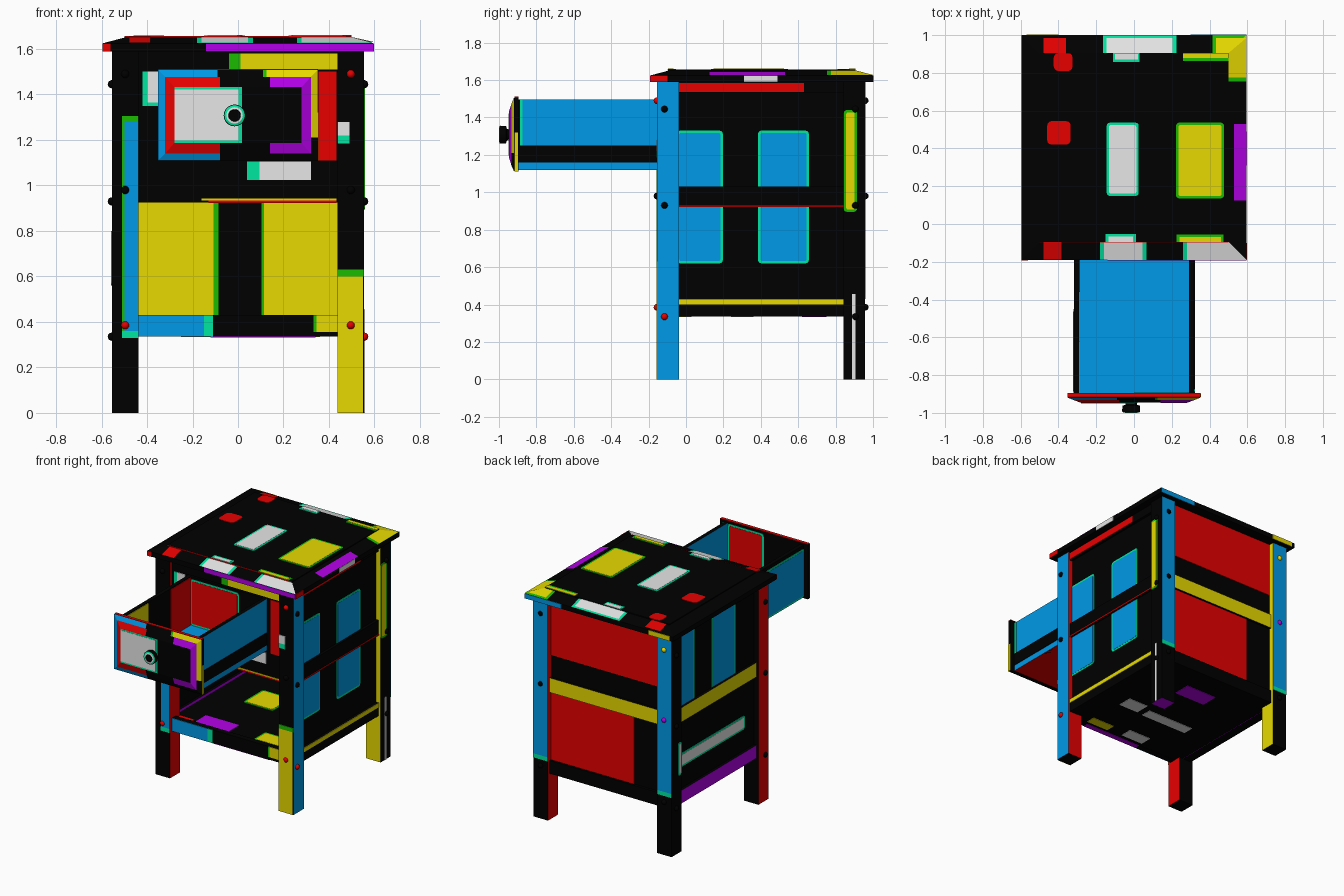
import bpy, bmesh, math
from mathutils import Vector

if "Cube" in bpy.data.objects:
    bpy.data.objects.remove(bpy.data.objects["Cube"])

COLORS = {'black': (0, 0, 0), 'blue': (0, .32, .8), 'red': (.8, 0, 0), 'yellow': (.8, .7, 0),
          'white': (.8, .8, .8), 'purple': (.45, 0, .8), 'green': (.01, .5, 0), 'teal': (0, .8, .35)}
MATS = {}
for n, c in COLORS.items():
    MATS[n] = bpy.data.materials.new(n)
    MATS[n].diffuse_color = (*c, 1)

def make(name, bm, mats):
    me = bpy.data.meshes.new(name)
    bm.to_mesh(me)
    bm.free()
    for m in mats:
        me.materials.append(MATS[m])
    ob = bpy.data.objects.new(name, me)
    bpy.context.collection.objects.link(ob)
    return ob

def box(name, x0, x1, y0, y1, z0, z1, mat='black', faces=None, rnd=None):
    """Box; faces maps a direction such as '+x' to its own colour; rnd = (axis, radius) rounds corners."""
    bm = bmesh.new()
    bmesh.ops.create_cube(bm, size=1)
    for v in bm.verts:
        v.co = ((x0 + x1) / 2 + v.co.x * (x1 - x0), (y0 + y1) / 2 + v.co.y * (y1 - y0),
                (z0 + z1) / 2 + v.co.z * (z1 - z0))
    if rnd:
        es = [e for e in bm.edges if abs((e.verts[0].co - e.verts[1].co).normalized()[rnd[0]]) > .9]
        bmesh.ops.bevel(bm, geom=es, offset=rnd[1], segments=3, profile=.5, affect='EDGES')
    mats = [mat]
    bm.normal_update()
    for d, m in (faces or {}).items():
        mats.append(m)
        for f in bm.faces:
            if f.normal['xyz'.index(d[1])] * (1 if d[0] == '+' else -1) > .9:
                f.material_index = len(mats) - 1
    return make(name, bm, mats)

def plate(name, d, plane, u0, u1, v0, v1, mat, edge=None, t=.004, r=0):
    """Thin painted patch on an axis-aligned face, with optional border colour."""
    if edge:
        plate(name + '_border', d, plane, u0, u1, v0, v1, edge, t=.0025, r=.018)
        u0, u1, v0, v1, r = u0 + .013, u1 - .013, v0 + .013, v1 - .013, .01
    a, b = (plane, plane + t) if d[0] == '+' else (plane - t, plane)
    q = {'x': (a, b, u0, u1, v0, v1), 'y': (u0, u1, a, b, v0, v1), 'z': (u0, u1, v0, v1, a, b)}[d[1]]
    box(name, *q, mat, rnd=('xyz'.index(d[1]), r) if r else None)

def plates(name, d, plane, rows, t=.004):
    for row in rows:
        plate(name, d, plane, *row, t=t)

def loft(name, rects, to3d):
    """Solid through rectangles (u0,u1,v0,v1,h)."""
    bm = bmesh.new()
    rings = [[bm.verts.new(to3d(u, v, h)) for u, v in ((a, c), (b, c), (b, d), (a, d))]
             for a, b, c, d, h in rects]
    for r, s in zip(rings, rings[1:]):
        for i in range(4):
            bm.faces.new((r[i], r[(i + 1) % 4], s[(i + 1) % 4], s[i]))
    bm.faces.new(rings[0])
    bm.faces.new(rings[-1])
    bmesh.ops.recalc_face_normals(bm, faces=bm.faces)
    make(name, bm, ['black'])

def strip(name, o, i, to3d, side, a0, a1, mat, lift=.002):
    """Painted quad on the slope between two rectangles, mitred at the corners."""
    k = {'left': 0, 'right': 1, 'low': 2, 'high': 3}[side]
    lo, hi = (i[2], i[3]) if k < 2 else (i[0], i[1])
    pts = [(a0, o), (a1, o), (min(max(a1, lo), hi), i), (min(max(a0, lo), hi), i)]
    bm = bmesh.new()
    f = bm.faces.new([bm.verts.new(to3d(r[k], a, r[4] + lift) if k < 2 else to3d(a, r[k], r[4] + lift))
                      for a, r in pts])
    f.normal_update()
    if f.normal.dot(Vector(to3d(0, 0, 1))) < 0:
        f.normal_flip()
    make(name, bm, [mat])

# table top with sloped rim
flat = lambda u, v, h: (u, v, h)
T = [(-.595, .595, -.19, 1, 1.59), (-.595, .595, -.19, 1, 1.625),
     (-.5, .5, -.095, .905, 1.65), (-.5, .5, -.095, .905, 1.657)]
loft('table_top', T, flat)
lower = (-.58, .58, -.175, .985, 1.629)
for s, a, b, m, g in [('high', -.48, -.36, 'red', None), ('low', -.48, -.385, 'red', None),
                      ('high', -.165, .225, 'white', 'teal'), ('low', -.18, .065, 'white', 'teal'),
                      ('low', .26, .595, 'white', 'teal'), ('high', .415, .595, 'yellow', 'green'),
                      ('right', .755, 1, 'yellow', 'green')]:
    w = .02 if g else 0
    if g:
        strip('rim_patch_border', T[1], T[2], flat, s, a, b, g, .001)
    strip('rim_patch', lower if s == 'high' else T[1], T[2], flat, s, a + w, b if b > .5 else b - w, m, .0025)
half = (-.53, .53, -.125, .935, 1.642)
strip('rim_right_purple', T[1], half, flat, 'right', .125, .53, 'purple')
for a, b, c, d, m, e in [(-.145, .025, .148, .537, 'white', 'teal'), (.222, .477, .135, .537, 'yellow', 'green')]:
    plate('top_patch', '+z', 1.657, a, b, c, d, m, e, .004)
plates('top_edge_patch', '+z', 1.657, [(-.11, .03, .857, .905, 'teal'), (-.15, .01, -.095, -.053, 'teal'),
                                       (.225, .475, -.095, -.055, 'green'), (.26, .5, .862, .905, 'green')], .0025)
plates('top_edge_patch_fill', '+z', 1.657, [(-.10, .02, .872, .905, 'white'), (-.135, -.005, -.095, -.066, 'white'),
                                            (.24, .46, -.095, -.068, 'yellow'), (.26, .5, .878, .905, 'yellow')])
for a, b, c, d in [(-.425, -.325, .81, .905), (-.46, -.335, .42, .545)]:
    plate('top_red_patch', '+z', 1.657, a, b, c, d, 'red', t=.003, r=.025)
plate('top_edge_front', '-y', -.095, -.5, .5, 1.65, 1.657, 'red', t=.003)
plates('rim_front_paint', '-y', -.19, [(-.14, .595, 1.59, 1.625, 'purple'), (-.595, -.56, 1.59, 1.625, 'red')], .003)
plates('rim_right_paint', '+x', .595, [(-.19, -.1, 1.59, 1.625, 'red'), (.31, .49, 1.59, 1.625, 'white')], .003)
plates('rim_back_paint', '+y', 1, [(.30, .595, 1.59, 1.625, 'blue'), (-.57, -.40, 1.59, 1.625, 'yellow')], .003)

# legs with bolts on both outer faces
LX, LY, F = (.438, .555), ((-.155, -.038), (.843, .958)), -.155
legs = {'front_left_leg': (-1, 0, {'-x': 'red', '+x': 'red'}), 'front_right_leg': (1, 0, {'+x': 'blue', '+y': 'red'}),
        'back_left_leg': (-1, 1, {'+x': 'yellow'}),
        'back_right_leg': (1, 1, {'-x': 'red', '-y': 'yellow', '-z': 'purple'})}
for n, (sx, j, fc) in legs.items():
    x0, x1 = sorted((sx * LX[0], sx * LX[1]))
    box(n, x0, x1, *LY[j], 0, 1.59, 'black', fc)
    if j:
        plates(n + '_paint', '+y', .958, [(x0, x1, .46, 1.59, 'blue'), (x0, x1, .43, .46, 'teal')], .003)
    for i, side in [(i, s) for i in range(3) for s in (0, 1)]:
        bm = bmesh.new()
        bmesh.ops.create_uvsphere(bm, u_segments=12, v_segments=8, radius=.018)
        p = (sx * .555, -.115 if j == 0 else .905, (.335, .93, 1.445)[i]) if side else \
            (sx * .496, LY[j][j], (.385, .98, 1.49)[i])
        bmesh.ops.translate(bm, verts=bm.verts, vec=p)
        m = 'red' if j == 0 and (i == 0 and (sx > 0 or not side) or (i == 2 and sx > 0 and not side)) else 'black'
        if j and not side and sx < 0:
            m = ('black', 'purple', 'yellow')[i]
        for q in make('bolt', bm, [m]).data.polygons:
            q.use_smooth = True
plate('front_left_leg_edge', '-y', F, -.51, -.438, .36, 1.305, 'green', t=.0025)
plates('front_left_leg_paint', '-y', F, [(-.498, -.438, .36, 1.283, 'blue'), (-.51, -.438, .33, .36, 'teal')])
plates('front_right_leg_paint', '-y', F, [(.438, .55, 0, .60, 'yellow'), (.438, .555, .60, .63, 'green'), (
    .438, .49, 1.22, 1.28, 'white'), (.438, .49, 1.185, 1.22, 'teal')])
plates('back_right_leg_paint', '+x', .555, [(.843, .915, .895, 1.44, 'yellow', 'green'), (.888, .907, 0, .455, 'white')],
       .003)
plate('back_left_leg_stripe', '-x', -.555, .843, .885, .56, .80, 'white', 'teal', .003)

# side panels with rails
for s, sx, d in (('left', -1, '-x'), ('right', 1, '+x')):
    span = lambda a, b: sorted((sx * a, sx * b))
    left = sx < 0
    box(s + '_panel', *span(.49, .52), -.04, .845, .335, 1.59)
    box(s + '_middle_rail', *span(.47, .54), -.04, .845, .925, 1.03, 'black', {d: 'yellow'} if left else None)
    box(s + '_bottom_rail', *span(.47, .54), -.04, .845, .335, .43, 'black',
        {d: 'purple', '+x': 'purple'} if left else None)
box('right_top_rail', .50, .54, -.04, .845, 1.53, 1.59)
plates('right_rail_paint', '+x', .54, [(-.038, .843, .922, .93, 'red'), (-.038, .843, .40, .43, 'yellow'),
                                       (-.038, .63, 1.535, 1.585, 'red')])
plates('right_windows', '+x', .52, [(-.05, .197, .62, 1.33, 'blue', 'teal'), (.385, .657, .62, 1.33, 'blue', 'teal')])
plates('left_paint', '-x', -.52, [(.65, .845, 1.0, 1.56, 'blue', 'teal'), (.18, .45, 1.0, 1.57, 'blue', 'teal'),
                                  (.07, .84, .585, .685, 'white', 'teal')])

# back panel with rails
box('back_panel', -.44, .44, .90, .92, .335, 1.59)
box('back_middle_rail', -.44, .44, .89, .94, .925, 1.03, 'black', {'+y': 'yellow'})
box('back_bottom_rail', -.44, .44, .89, .94, .335, .43)
plates('back_paint', '+y', .92, [(-.44, .44, 1.19, 1.59, 'red'), (-.23, .44, .43, .925, 'red')])
plates('back_inner_paint', '-y', .90, [(-.44, -.108, .43, .925, 'yellow'), (-.108, -.085, .43, .925, 'green'),
                                       (.115, .44, .43, .925, 'yellow'), (.103, .115, .43, .925, 'green')])

# front frame around the drawer
P = -.13
for n, x0, x1, z0, z1 in [('top_rail', -.44, .44, 1.505, 1.59), ('middle_rail', -.44, .44, .925, 1.11),
                          ('left_stile', -.44, -.325, 1.11, 1.505), ('right_stile', .325, .44, 1.11, 1.505),
                          ('bottom_rail', -.44, .44, .335, .43)]:
    box('front_' + n, x0, x1, P, -.09, z0, z1)
plates('front_frame_paint', '-y', P, [
    (.012, .438, 1.51, 1.58, 'yellow'), (-.04, .012, 1.51, 1.58, 'green'), (.355, .434, 1.11, 1.5, 'red'),
    (-.398, -.33, 1.365, 1.5, 'white'), (-.42, -.398, 1.35, 1.5, 'teal'), (-.398, -.33, 1.35, 1.365, 'teal'),
    (.095, .32, 1.025, 1.105, 'white'), (.04, .095, 1.025, 1.105, 'teal'),
    (-.13, .434, .923, .934, 'red'), (-.16, .434, .934, .942, 'yellow'), (-.438, -.15, .335, .43, 'blue'),
    (-.15, -.11, .335, .43, 'teal'), (.345, .438, .355, .43, 'yellow'), (.333, .345, .355, .43, 'green')])

# shelves
box('lower_shelf', -.5, .5, -.10, .91, .337, .41)
box('drawer_shelf', -.49, .49, -.09, .90, .935, .96)
plates('shelf_patch', '+z', .41, [(-.30, -.03, -.07, .06, 'purple'), (-.22, .02, .37, .60, 'yellow', 'green'),
                                  (.17, .42, -.07, .07, 'yellow', 'green'), (-.46, -.32, -.08, -.04, 'red')])
plates('shelf_under_patch', '-z', .337, [(-.10, .15, .62, .75, 'purple'), (-.25, .13, .24, .32, 'white'), (
    .18, .36, -.07, 0, 'yellow'), (-.12, .06, -.06, .03, 'white'), (.18, .34, .25, .36, 'white')], .003)
plate('front_rail_under_paint', '-z', .335, -.12, .34, -.13, -.09, 'purple', t=.003)

# open drawer box
Y0, Y1, ZB, ZT = -.90, -.10, 1.118, 1.495
box('drawer_floor', -.318, .318, Y0, Y1, ZB, 1.145, 'blue', {'-z': 'red'})
box('drawer_left_wall', -.318, -.29, Y0, Y1, ZB, ZT)
box('drawer_right_wall', .29, .318, Y0, Y1, ZB, ZT, 'black', {'-x': 'blue', '+x': 'blue'})
box('drawer_back_wall', -.29, .29, Y1 - .03, Y1, ZB, ZT)
plate('drawer_back_paint', '-y', Y1 - .03, -.29, .10, 1.145, 1.48, 'red', 'teal')
plates('drawer_right_stripe', '+x', .318, [(Y0, Y1, 1.16, 1.25, 'black'), (Y0, -.887, 1.25, ZT, 'black'),
                                           (-.887, -.873, 1.25, ZT, 'teal')])
plate('drawer_left_outer_paint', '-x', -.318, Y0, -.45, ZB, 1.47, 'blue', 'teal')
plates('drawer_left_inner_paint', '+x', -.29, [(Y0, -.62, 1.145, 1.49, 'yellow'), (-.36, Y1 - .03, 1.145, 1.49, 'red')])

# raised drawer front
up = lambda u, v, h: (u, -h, v)
D = [(-.352, .352, 1.11, 1.508, .895), (-.352, .352, 1.11, 1.508, .917),
     (-.32, .32, 1.14, 1.477, .93), (-.28, .28, 1.187, 1.432, .945)]
loft('drawer_front', D, up)
for n, s, a, b, m in [(1, 'left', 1.11, 1.508, 'blue'), (1, 'high', -.352, -.09, 'blue'), (1, 'low', -.352, -.08, 'blue'),
                      (1, 'right', 1.21, 1.508, 'yellow'), (1, 'high', .125, .352, 'yellow'),
                      (1, 'high', .11, .125, 'green'), (2, 'left', 1.14, 1.477, 'red'), (2, 'high', -.32, -.08, 'red'),
                      (2, 'low', -.32, -.08, 'red'), (2, 'right', 1.14, 1.477, 'purple'),
                      (2, 'high', .14, .32, 'purple'), (2, 'low', .14, .32, 'purple')]:
    strip('drawer_front_paint', D[n], D[n + 1], up, s, a, b, m)
plate('drawer_front_panel_edge', '-y', -.945, -.28, .018, 1.187, 1.432, 'teal', t=.0025)
plate('drawer_front_panel', '-y', -.945, -.28, .003, 1.197, 1.422, 'white')
plate('drawer_front_top', '+z', 1.508, -.352, .352, -.917, -.895, 'red', t=.003)
plate('drawer_front_side', '+x', .352, -.917, -.897, 1.11, 1.32, 'yellow', t=.003)
plate('drawer_front_inside', '+y', -.895, 0, .29, 1.145, 1.49, 'red', 'teal')

# knob: turned profile (radius, depth) with coloured rings
prof = [(.030, .945), (.030, .957), (.046, .962), (.048, .992), (.046, .996), (.036, .999), (.027, 1), (.025, .994)]
bm, N = bmesh.new(), 20
ang = [2 * math.pi * k / N for k in range(N)]
rings = [[bm.verts.new((-.015 + r * math.cos(a), -h, 1.308 + r * math.sin(a))) for a in ang] for r, h in prof]
for j in range(len(rings) - 1):
    for k in range(N):
        f = bm.faces.new((rings[j][k], rings[j][(k + 1) % N], rings[j + 1][(k + 1) % N], rings[j + 1][k]))
        f.material_index = {4: 1, 5: 2}.get(j, 0)
bm.faces.new(rings[-1])
bmesh.ops.recalc_face_normals(bm, faces=bm.faces)
make('drawer_knob', bm, ['black', 'teal', 'white'])

for m in bpy.data.materials:
    if m.users and not m.is_grease_pencil:
        m.use_nodes = True
        m.node_tree.nodes["Principled BSDF"].inputs["Base Color"].default_value = m.diffuse_color
